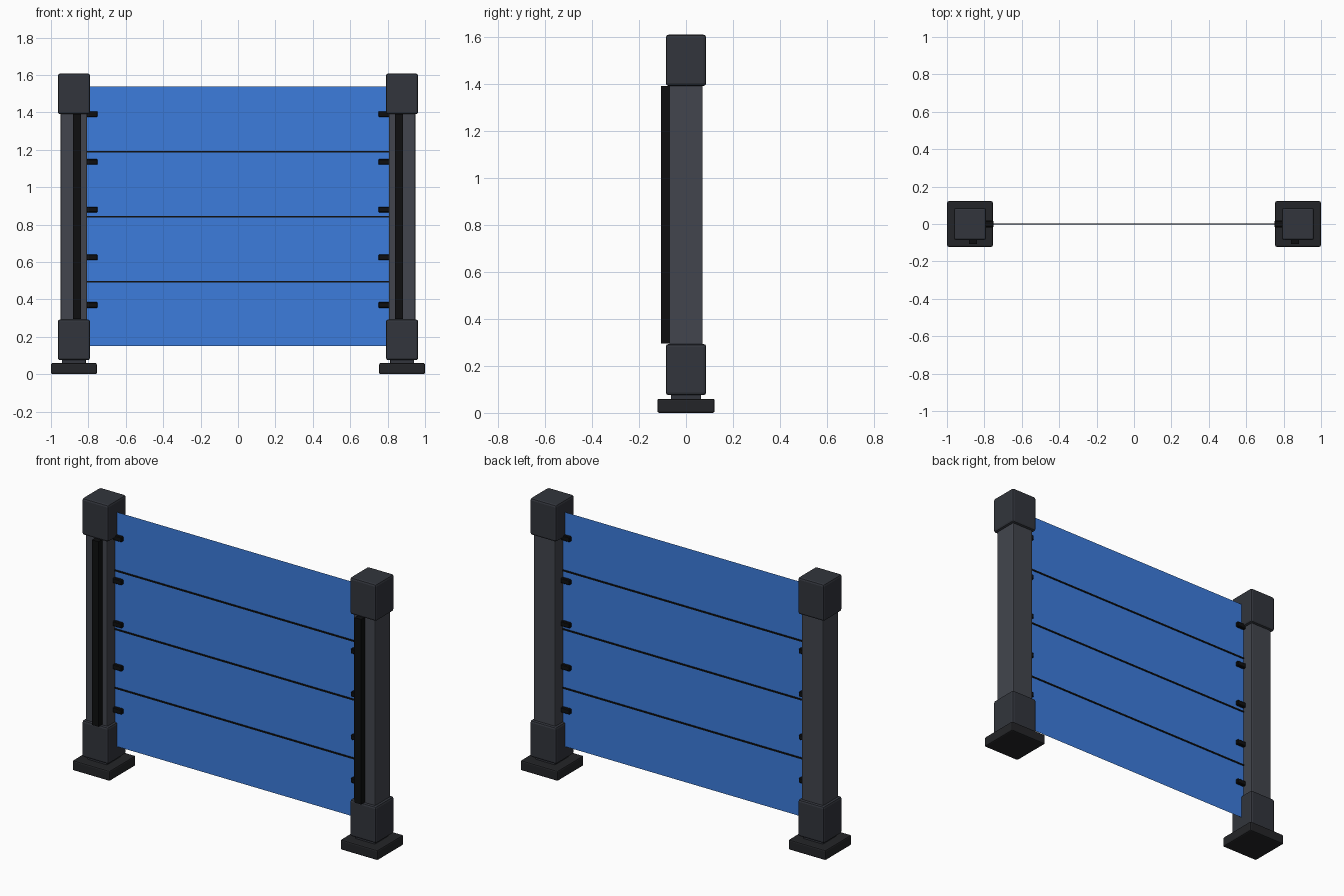
import bpy

if "Cube" in bpy.data.objects:
    bpy.data.objects.remove(bpy.data.objects["Cube"])


def material(name, rgb, alpha=1.0):
    m = bpy.data.materials.new(name)
    lin = [((c / 255 + 0.055) / 1.055) ** 2.4 for c in rgb]
    m.diffuse_color = (*lin, alpha)
    m.use_nodes = True
    m.node_tree.nodes["Principled BSDF"].inputs["Base Color"].default_value = m.diffuse_color
    return m


COLUMN = material("column_grey", (66, 69, 77))
BLOCK = material("block_grey", (50, 53, 60))
BASE = material("base_grey", (36, 37, 40))
BLACK = material("black_trim", (14, 15, 16))
BLUE = material("blue_sheet", (60, 124, 220), 0.88)


def box(name, lo, hi, mat, bevel=0.0, segments=2):
    size = [b - a for a, b in zip(lo, hi)]
    mid = [(a + b) / 2 for a, b in zip(lo, hi)]
    bpy.ops.mesh.primitive_cube_add(size=1, location=mid)
    ob = bpy.context.object
    ob.name = name
    ob.scale = size
    bpy.ops.object.transform_apply(location=False, rotation=False, scale=True)
    ob.data.materials.append(mat)
    if bevel:
        mod = ob.modifiers.new("edge_bevel", "BEVEL")
        mod.width = bevel
        mod.segments = segments
    return ob


def post_box(name, cx, half, z0, z1, mat, bevel):
    return box(name, (cx - half, -half, z0), (cx + half, half, z1), mat, bevel)


for side, s in (("left", -1), ("right", 1)):
    cx = s * 0.877
    # Foot plate, neck, end blocks and column
    post_box(f"{side}_foot", cx, 0.122, 0.0, 0.06, BASE, 0.008)
    post_box(f"{side}_neck", cx, 0.064, 0.05, 0.10, BLOCK, 0.004)
    post_box(f"{side}_lower_block", cx, 0.086, 0.075, 0.293, BLOCK, 0.012)
    post_box(f"{side}_column", cx, 0.071, 0.27, 1.42, COLUMN, 0.006)
    post_box(f"{side}_upper_block", cx, 0.086, 1.39, 1.608, BLOCK, 0.012)

    # Black strip on the front of the column
    sx = s * 0.86
    box(f"{side}_front_strip", (sx - 0.021, -0.107, 0.295),
        (sx + 0.021, -0.065, 1.39), BLACK)

    # Clips on the inner face of the column
    for i in range(5):
        z = 0.37 + i * 0.255
        x0, x1 = sorted((s * 0.82, s * 0.75))
        box(f"{side}_clip_{i + 1}", (x0, -0.018, z - 0.015),
            (x1, 0.018, z + 0.015), BLACK, 0.004, 1)

# Translucent sheet, a single flat plane
sheet = bpy.data.meshes.new("sheet")
sheet.from_pydata([(-0.81, 0, 0.15), (0.81, 0, 0.15), (0.81, 0, 1.537), (-0.81, 0, 1.537)],
                  [], [(0, 1, 2, 3)])
sheet.materials.append(BLUE)
bpy.context.collection.objects.link(bpy.data.objects.new("sheet", sheet))

# Horizontal rods across the sheet
for i in range(3):
    z = 0.495 + i * 0.3475
    box(f"rod_{i + 1}", (-0.81, -0.004, z - 0.0045), (0.81, 0.004, z + 0.0045), BLACK)
